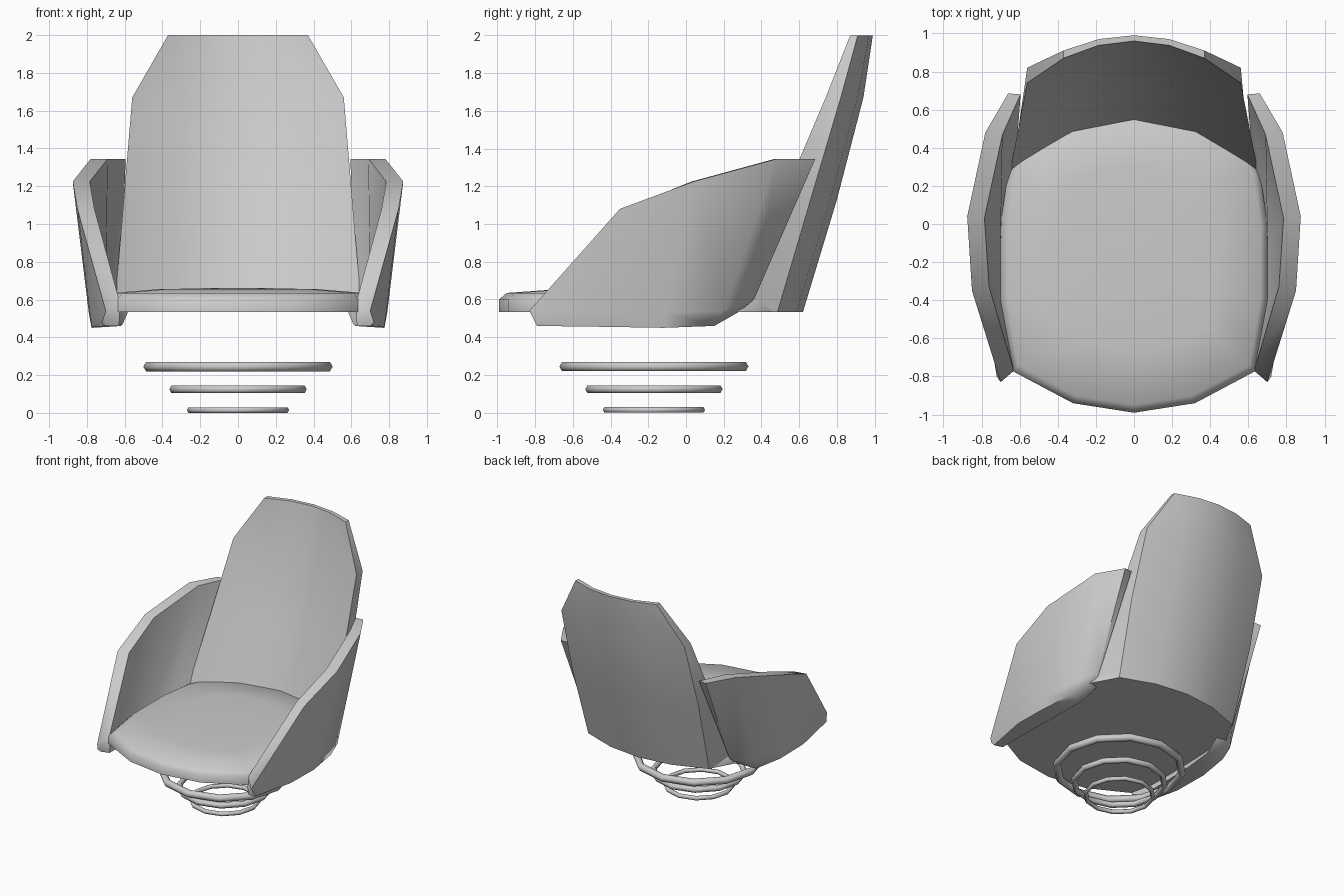
import bpy, bmesh, math

if "Cube" in bpy.data.objects:
    bpy.data.objects.remove(bpy.data.objects["Cube"])


def smooth(ob, angle):
    bpy.ops.object.select_all(action='DESELECT')
    ob.select_set(True)
    bpy.context.view_layer.objects.active = ob
    bpy.ops.object.shade_smooth_by_angle(angle=math.radians(angle))


def loft(name, loops, angle=40):
    """Skin closed loops of equal length and cap both ends."""
    bm = bmesh.new()
    rings = [[bm.verts.new(p) for p in loop] for loop in loops]
    n = len(rings[0])
    for a, b in zip(rings, rings[1:]):
        for i in range(n):
            j = (i + 1) % n
            bm.faces.new((a[i], a[j], b[j], b[i]))
    bm.faces.new(rings[0])
    bm.faces.new(rings[-1])
    bmesh.ops.recalc_face_normals(bm, faces=bm.faces)
    me = bpy.data.meshes.new(name)
    bm.to_mesh(me)
    bm.free()
    ob = bpy.data.objects.new(name, me)
    bpy.context.collection.objects.link(ob)
    smooth(ob, angle)


# Seat: flat underside, low rim, softly crowned top
half = [(.32, -.94), (.64, -.77), (.70, -.40), (.70, 0), (.66, .28), (.55, .48), (.28, .585)]
outline = [(0, -.99)] + half + [(0, .62)] + [(-x, y) for x, y in reversed(half)]


def seat_loop(z, s):
    return [(x * s, -.18 + (y + .18) * s, z) for x, y in outline]


loft("seat", [seat_loop(.535, 1), seat_loop(.60, 1), seat_loop(.635, .95),
              seat_loop(.655, .6), seat_loop(.66, .25)], 65)

# Backrest: rows of z, outer half width, centre y, edge y, then the same for the inner face
rows = [(.535, .55, .62, .485, .655, .51, .25),
        (1.13, .575, .80, .66, .605, .73, .51),
        (1.67, .56, .94, .82, .56, .895, .74),
        (2.0, .37, .99, .91, .37, .96, .87)]
us = [i / 2 for i in range(-2, 3)]
back_loops = []
for z, ow, oc, oe, iw, ic, ie in rows:
    outer = [(ow * u, oc + (oe - oc) * u * u, z) for u in us]
    inner = [(iw * u, ic + (ie - ic) * u * u, z) for u in reversed(us)]
    back_loops.append(outer + inner)
loft("backrest", back_loops, 50)

# Arms: sections from front to back
# (outer rim, outer bottom, underside, inner bottom, inner base, inner rim)
sections = [
    [(.70, -.83, .54), (.72, -.80, .48), (.70, -.79, .46), (.63, -.77, .46), (.625, -.77, .54), (.63, -.77, .60)],
    [(.85, -.35, 1.08), (.785, -.42, .53), (.775, -.42, .455), (.63, -.40, .46), (.70, -.40, .60), (.76, -.33, 1.08)],
    [(.875, .04, 1.225), (.79, -.10, .53), (.775, -.12, .45), (.62, -.10, .46), (.70, -.10, .60), (.785, .03, 1.225)],
    [(.78, .48, 1.345), (.765, .20, .54), (.74, .15, .46), (.61, .12, .47), (.69, .16, .60), (.69, .47, 1.345)],
    [(.66, .685, 1.345), (.65, .36, .60), (.64, .29, .54), (.58, .27, .54), (.62, .34, .62), (.595, .68, 1.345)],
]
for side, label in ((1, "right"), (-1, "left")):
    loft(label + "_arm", [[(side * x, y, z) for x, y, z in s] for s in sections], 65)

# Base: three stacked rings shrinking towards the floor
for i, (radius, tube, z) in enumerate([(.472, .029, .245), (.341, .023, .125), (.254, .017, .015)]):
    bpy.ops.mesh.primitive_torus_add(major_segments=12, minor_segments=6, major_radius=radius,
                                     minor_radius=tube, location=(0, -.17, z))
    ring = bpy.context.object
    ring.name = f"base_ring_{i + 1}"
    smooth(ring, 70)
